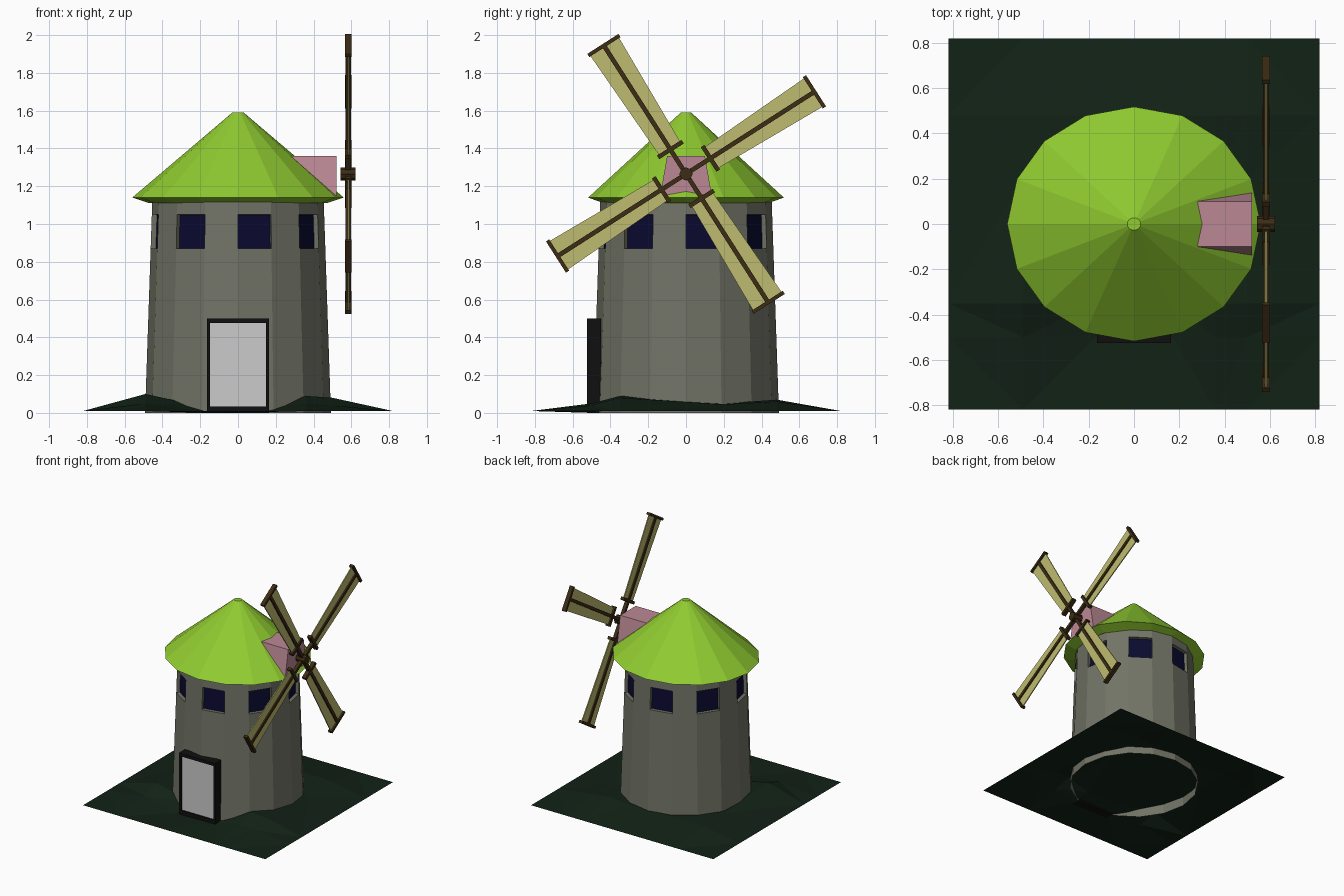
import bpy, bmesh, math
from mathutils import Matrix, Vector

if "Cube" in bpy.data.objects:
    bpy.data.objects.remove(bpy.data.objects["Cube"])


def mat(name, *rgb):
    m = bpy.data.materials.new(name)
    m.diffuse_color = (*rgb, 1)
    m.use_nodes = True
    m.node_tree.nodes["Principled BSDF"].inputs["Base Color"].default_value = m.diffuse_color
    return m


STONE = mat("stone", 0.17, 0.175, 0.135)
GLASS = mat("window_blue", 0.003, 0.003, 0.03)
GREEN = mat("roof_green", 0.28, 0.60, 0.03)
GRASS = mat("grass", 0.006, 0.016, 0.008)
PINK = mat("dormer_pink", 0.50, 0.25, 0.30)
WOOD = mat("wood", 0.045, 0.025, 0.007)
CLOTH = mat("cloth", 0.52, 0.50, 0.16)
BLACK = mat("frame_black", 0.005, 0.005, 0.005)


def finish(name, bm, *mats):
    me = bpy.data.meshes.new(name)
    bm.to_mesh(me)
    bm.free()
    for m in mats:
        me.materials.append(m)
    ob = bpy.data.objects.new(name, me)
    bpy.context.collection.objects.link(ob)
    return ob


def add_box(bm, lo, hi, matrix=Matrix()):
    lo, hi = Vector(lo), Vector(hi)
    m = matrix @ Matrix.Translation((lo + hi) / 2) @ Matrix.Diagonal((*(hi - lo), 1))
    return bmesh.ops.create_cube(bm, size=1, matrix=m)["verts"]


def lathe(bm, profile, n=16, sy=1.0):
    """Sweep a bottom-to-top (radius, z) profile; returns the bands of faces."""
    rings = [[bm.verts.new((r * math.cos(2 * math.pi * i / n),
                            r * sy * math.sin(2 * math.pi * i / n), z))
              for i in range(n)] for r, z in profile]
    bands = [[bm.faces.new((a[i], a[(i + 1) % n], b[(i + 1) % n], b[i]))
              for i in range(n)] for a, b in zip(rings, rings[1:])]
    return rings, bands


# Tower: tapered 16-sided wall, a recessed window in every other facet
bm = bmesh.new()
radius = lambda z: 0.492 - 0.034 * z
_, bands = lathe(bm, [(radius(z), z) for z in (0, 0.87, 1.05, 1.13)])
panes = bands[1][::2]
bmesh.ops.inset_individual(bm, faces=panes, thickness=0.028)
bmesh.ops.inset_individual(bm, faces=panes, thickness=0.0005, depth=-0.028)
for f in panes:
    f.material_index = 1
finish("tower", bm, STONE, GLASS)

# Roof: slightly oval cone with a sloping eave
bm = bmesh.new()
rings, _ = lathe(bm, [(0.47, 1.11), (0.56, 1.14), (0.03, 1.59)], sy=0.925)
bm.faces.new(rings[-1])
finish("roof", bm, GREEN)

# Dormer: flared block set into the roof
bm = bmesh.new()
for v in add_box(bm, (0.25, -0.1, 1.15), (0.522, 0.1, 1.36)):
    if v.co.z < 1.2:
        v.co.y *= 1.37
finish("dormer", bm, PINK)

# Door and its frame
bm = bmesh.new()
for lo, hi in (((-0.163, 0), (-0.147, 0.5)), ((0.147, 0), (0.163, 0.5)),
               ((-0.147, 0.475), (0.147, 0.5)), ((-0.147, 0), (0.147, 0.035))):
    add_box(bm, (lo[0], -0.525, lo[1]), (hi[0], -0.45, hi[1]))
finish("door_frame", bm, BLACK)
bm = bmesh.new()
add_box(bm, (-0.148, -0.512, 0.03), (0.148, -0.46, 0.48))
finish("door", bm)

# Sails: spar, two cross bars and a tapering cloth, repeated four times
HUB = Matrix.Translation((0.583, 0, 1.265))
wood, cloth = bmesh.new(), bmesh.new()
for k in range(4):
    m = HUB @ Matrix.Rotation(math.radians(32.6 + 90 * k), 4, "X")
    add_box(wood, (-0.014, 0, -0.012), (0.014, 0.81, 0.012), m)
    add_box(wood, (-0.017, 0.142, -0.077), (0.017, 0.165, 0.077), m)
    add_box(wood, (-0.017, 0.797, -0.098), (0.017, 0.817, 0.098), m)
    corners = [(-0.004, 0.155, -0.066), (-0.004, 0.805, -0.09),
               (-0.004, 0.805, 0.09), (-0.004, 0.155, 0.066)]
    back = [cloth.verts.new(m @ Vector(c)) for c in corners]
    front = [cloth.verts.new(m @ Vector((-c[0], c[1], c[2]))) for c in corners]
    cloth.faces.new(back[::-1])
    cloth.faces.new(front)
    for i in range(4):
        j = (i + 1) % 4
        cloth.faces.new((back[i], back[j], front[j], front[i]))
bmesh.ops.recalc_face_normals(cloth, faces=cloth.faces)
finish("sail_frames", wood, WOOD)
finish("sail_cloths", cloth, CLOTH)

# Hub
bm = bmesh.new()
bmesh.ops.create_cone(bm, cap_ends=True, segments=8, radius1=0.035, radius2=0.035,
                      depth=0.08, matrix=HUB @ Matrix.Rotation(math.pi / 2, 4, "Y"))
finish("hub", bm, WOOD)

# Ground: single uneven sheet, banked up round the tower
xs = (-0.82, -0.49, -0.17, 0.17, 0.36, 0.5, 0.82)
ys = (-0.82, -0.5, -0.35, 0.2, 0.48, 0.82)
heights = ((0.05, 0.0, 0.005, 0.05, 0.04),
           (0.10, 0.03, 0.03, 0.09, 0.08),
           (0.06, 0.05, 0.05, 0.05, 0.045),
           (0.06, 0.06, 0.06, 0.07, 0.06))
bm = bmesh.new()
grid = [[bm.verts.new((x, y, heights[j - 1][i - 1]
                       if 0 < i < len(xs) - 1 and 0 < j < len(ys) - 1 else 0.01))
         for i, x in enumerate(xs)] for j, y in enumerate(ys)]
for a, b in zip(grid, grid[1:]):
    for i in range(len(xs) - 1):
        bm.faces.new((a[i], a[i + 1], b[i + 1], b[i]))
bmesh.ops.triangulate(bm, faces=bm.faces)
finish("ground", bm, GRASS)
